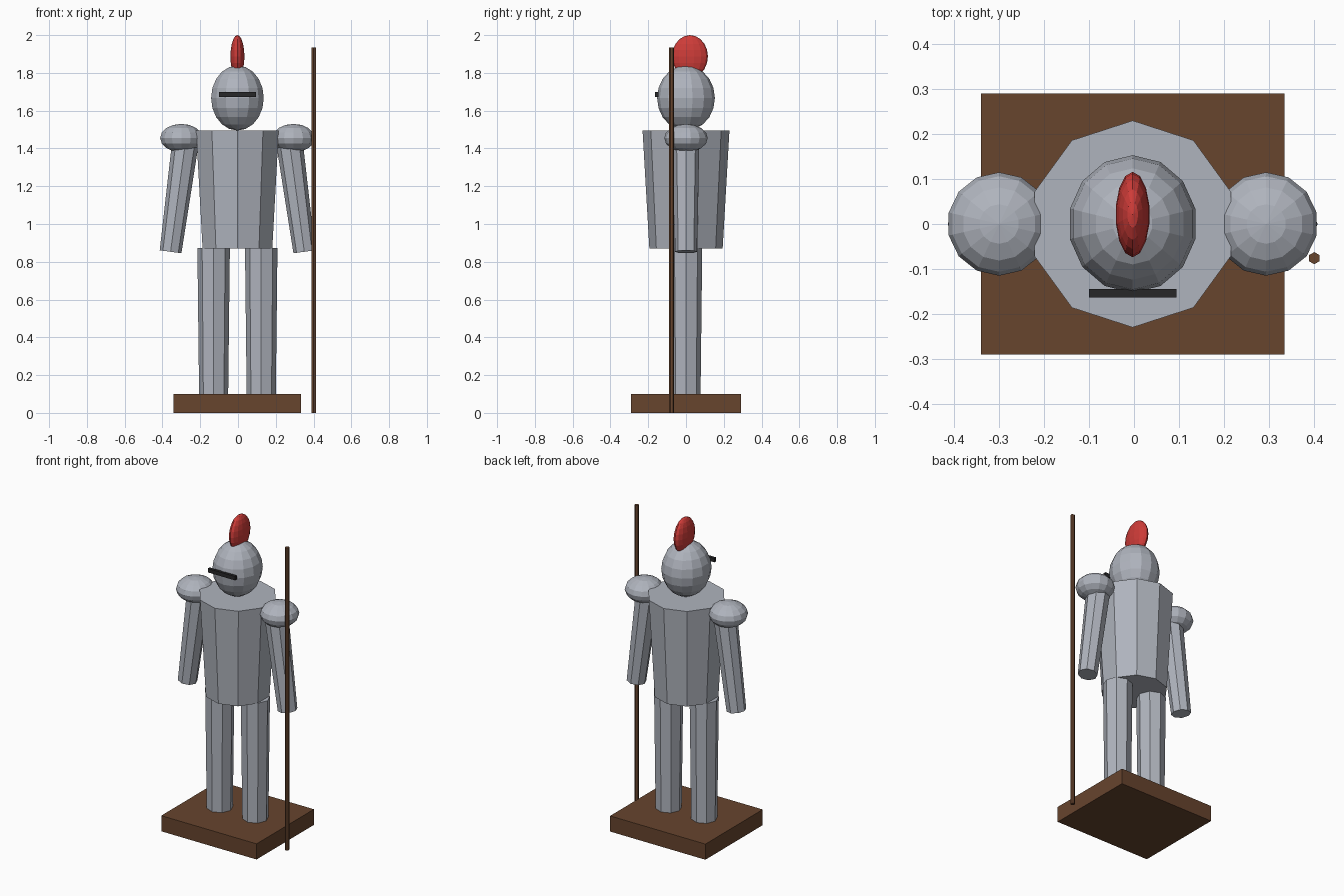
import bpy, bmesh, math
from mathutils import Vector

if "Cube" in bpy.data.objects:
    bpy.data.objects.remove(bpy.data.objects["Cube"])


def material(name, rgb):
    m = bpy.data.materials.new(name)
    m.diffuse_color = (*rgb, 1)
    m.use_nodes = True
    m.node_tree.nodes["Principled BSDF"].inputs["Base Color"].default_value = m.diffuse_color
    return m


STEEL = material("steel grey", (0.43, 0.455, 0.51))
WOOD = material("wood brown", (0.135, 0.058, 0.027))
RED = material("plume red", (0.62, 0.045, 0.04))
DARK = material("visor black", (0.02, 0.02, 0.022))
CX = -0.003  # middle of the figure


def finish(name, bm, mat):
    bmesh.ops.recalc_face_normals(bm, faces=bm.faces[:])
    me = bpy.data.meshes.new(name)
    bm.to_mesh(me)
    bm.free()
    me.materials.append(mat)
    ob = bpy.data.objects.new(name, me)
    bpy.context.collection.objects.link(ob)
    return ob


def tapered(name, p0, p1, r0, r1, sides, mat):
    """Capped tapered prism from p0 to p1, with one corner towards +y."""
    bm = bmesh.new()
    p0, p1 = Vector(p0), Vector(p1)
    u = Vector((0, 1, 0))
    v = u.cross((p1 - p0).normalized())
    rings = []
    for p, r in ((p0, r0), (p1, r1)):
        angles = [2 * math.pi * k / sides for k in range(sides)]
        rings.append([bm.verts.new(p + r * (math.cos(a) * u + math.sin(a) * v))
                      for a in angles])
    for k in range(sides):
        j = (k + 1) % sides
        bm.faces.new((rings[0][k], rings[0][j], rings[1][j], rings[1][k]))
    bm.faces.new(rings[0])
    bm.faces.new(rings[1])
    return finish(name, bm, mat)


def ellipsoid(name, centre, radii, mat, segments=14, rings=10):
    bm = bmesh.new()
    bmesh.ops.create_uvsphere(bm, u_segments=segments, v_segments=rings, radius=1)
    bmesh.ops.scale(bm, vec=radii, verts=bm.verts)
    bmesh.ops.translate(bm, vec=centre, verts=bm.verts)
    return finish(name, bm, mat)


def box(name, centre, size, mat):
    bm = bmesh.new()
    bmesh.ops.create_cube(bm, size=1)
    bmesh.ops.scale(bm, vec=size, verts=bm.verts)
    bmesh.ops.translate(bm, vec=centre, verts=bm.verts)
    return finish(name, bm, mat)


# Stand and body
box("base", (CX, 0, 0.05), (0.675, 0.58, 0.10), WOOD)
tapered("torso", (CX, 0, 0.87), (CX, 0, 1.495), 0.194, 0.23, 10, STEEL)

# Legs, arms and shoulder guards on both sides
for side, s in (("left", 1), ("right", -1)):
    lx = CX + s * 0.126
    tapered(side + "_leg", (lx, 0, 0.10), (lx, 0, 0.872), 0.077, 0.086, 8, STEEL)
    tapered(side + "_arm", (CX + s * 0.354, 0, 0.853), (CX + s * 0.273, 0, 1.45),
            0.058, 0.071, 8, STEEL)
    ellipsoid(side + "_shoulder", (CX + s * 0.297, 0, 1.455),
              (0.115, 0.115, 0.075), STEEL, rings=8)

# Helmet with visor slit and plume
ellipsoid("helmet", (CX, 0, 1.667), (0.143, 0.153, 0.172), STEEL)
box("visor", (CX, -0.154, 1.686), (0.194, 0.018, 0.025), DARK)
ellipsoid("plume", (CX, 0.021, 1.887), (0.038, 0.095, 0.113), RED)

# Pole standing beside the left hand
tapered("pole", (0.401, -0.076, 0), (0.401, -0.076, 1.935), 0.0135, 0.0135, 6, WOOD)
